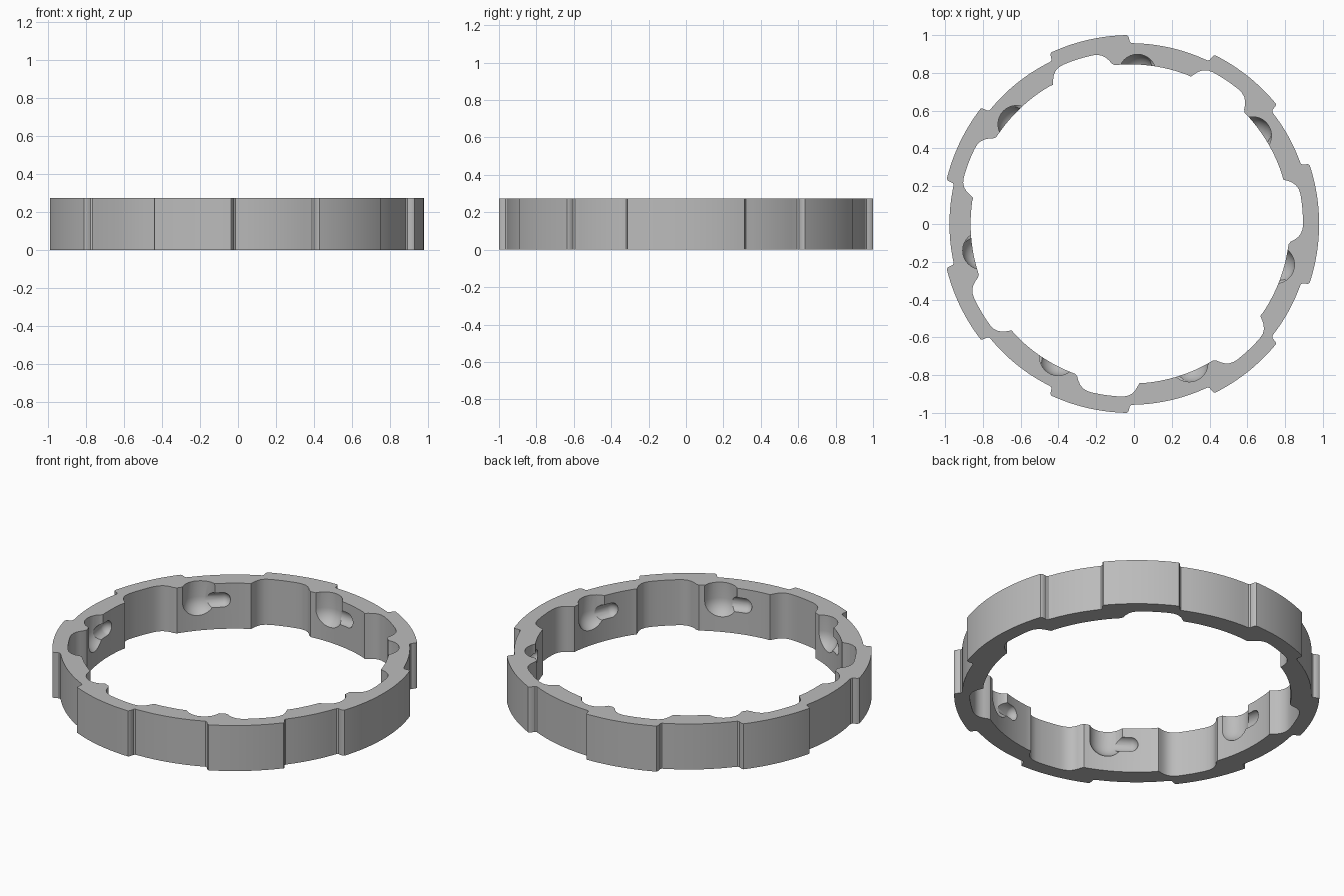
import bpy
import bmesh
from math import radians, sin, cos, tau
from mathutils import Matrix, Vector

cube = bpy.data.objects.get("Cube")
if cube:
    bpy.data.objects.remove(cube, do_unlink=True)

HEIGHT = 0.275
CENTRE_X = -0.02
COUNT = 7
PITCH = 360 / COUNT

grey = bpy.data.materials.new("plain grey")
grey.use_nodes = True
colour = (0.5, 0.5, 0.5, 1)
grey.diffuse_color = colour
grey.node_tree.nodes["Principled BSDF"].inputs["Base Color"].default_value = colour


def polar(angle, radius, z=0):
    a = radians(angle)
    return Vector((CENTRE_X + radius * cos(a), radius * sin(a), z))


def arc(start, end, radius, steps):
    return [(start + (end - start) * i / steps, radius) for i in range(steps + 1)]


def make_object(name, bm):
    bmesh.ops.recalc_face_normals(bm, faces=bm.faces)
    mesh = bpy.data.meshes.new(name)
    bm.to_mesh(mesh)
    bm.free()
    mesh.materials.append(grey)
    obj = bpy.data.objects.new(name, mesh)
    bpy.context.collection.objects.link(obj)
    return obj


# Outer outline: seven raised pads with small rounded steps at their ends
STEP = [(0, 0.993), (0.25, 0.978), (0.4, 0.965), (0.9, 0.958)]
outer = []
for k in range(COUNT):
    mid = PITCH * k
    half = 18.6 if k == 0 else 12.3
    next_half = 18.6 if k == COUNT - 1 else 12.3
    outer += [(mid - half - da, r) for da, r in reversed(STEP)]
    outer += arc(mid - half + 0.4, mid + half - 0.4, 1.0, 24)
    outer += [(mid + half + da, r) for da, r in STEP]
    outer += arc(mid + half + 2, mid + PITCH - next_half - 2, 0.957, 16)

# Inner outline: seven wide recesses, each with one soft and one crisp end
RECESS = [(-7.2, 0.845), (-6.3, 0.855), (-5.4, 0.875), (-4.4, 0.892),
          (-3.2, 0.905), (-1.6, 0.913), (0, 0.915), (2.5, 0.915),
          (5, 0.915), (7.5, 0.915), (10, 0.915), (11.8, 0.911), (13.3, 0.9),
          (14.6, 0.881), (15.5, 0.86), (16.2, 0.843)]
inner = []
for k in range(COUNT):
    mid = PITCH * k
    inner += [(mid + da, r) for da, r in RECESS]
    inner += arc(mid + 17.5, mid + PITCH - 8.5, 0.845, 16)

# Ring body extruded from the two outlines
bm = bmesh.new()
edges = []
for outline in (outer, inner):
    verts = [bm.verts.new(polar(a, r)) for a, r in outline]
    edges += [bm.edges.new((verts[i - 1], verts[i])) for i in range(len(verts))]
bmesh.ops.triangle_fill(bm, use_beauty=True, edges=edges)
top = bmesh.ops.extrude_face_region(bm, geom=bm.faces[:])["geom"]
bmesh.ops.translate(bm, vec=(0, 0, HEIGHT),
                    verts=[g for g in top if isinstance(g, bmesh.types.BMVert)])
ring = make_object("ring_body", bm)


def capsules(name, radius, length, place):
    """Seven round-ended rods, stretched along local z and set by place()."""
    bm = bmesh.new()
    for k in range(COUNT):
        made = bmesh.ops.create_uvsphere(bm, u_segments=32, v_segments=16, radius=radius)["verts"]
        for v in made:
            if v.co.z > 0.0001:
                v.co.z += length
        bmesh.ops.transform(bm, matrix=place(PITCH * k - 15.6), verts=made)
    obj = make_object(name, bm)
    obj.hide_render = True
    return obj


# Scoops open to the top, each with a narrow side slot
def upright(angle):
    return Matrix.Translation(polar(angle, 0.80, 0.18))


def sideways(angle):
    start, end = polar(angle, 0.842, 0.175), polar(angle - 9, 0.842, 0.175)
    return Matrix.Translation(start) @ (end - start).to_track_quat('Z', 'Y').to_matrix().to_4x4()


cutters = [capsules("scoop_cutter", 0.10, 0.25, upright),
           capsules("slot_cutter", 0.045, 0.132, sideways)]
bpy.ops.object.select_all(action='DESELECT')
bpy.context.view_layer.objects.active = ring
ring.select_set(True)
for cutter in cutters:
    mod = ring.modifiers.new(cutter.name, 'BOOLEAN')
    mod.operation = 'DIFFERENCE'
    mod.solver = 'EXACT'
    mod.object = cutter
    bpy.ops.object.modifier_apply(modifier=mod.name)
    bpy.data.objects.remove(cutter, do_unlink=True)

bpy.ops.object.shade_smooth_by_angle(angle=radians(30))
